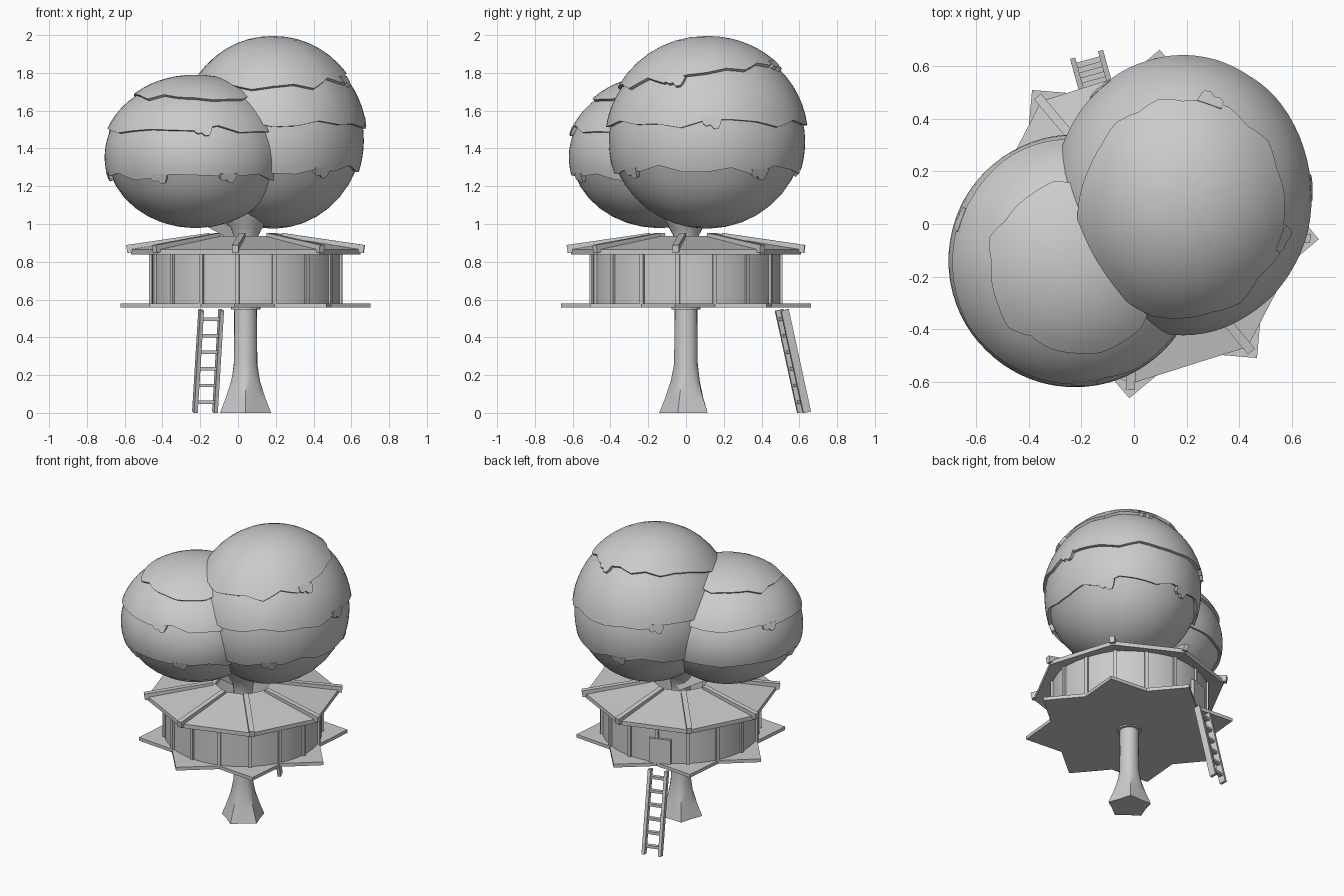
import bpy, bmesh, math, random
from mathutils import Vector, Matrix

if "Cube" in bpy.data.objects:
    bpy.data.objects.remove(bpy.data.objects["Cube"])

random.seed(7)
CX, A0 = 0.04, math.radians(-5)      # trunk axis x, direction of the first star point
TAU = 2 * math.pi


def make(name, verts, faces, smooth=None):
    me = bpy.data.meshes.new(name)
    me.from_pydata([tuple(v) for v in verts], [], faces)
    bm = bmesh.new()
    bm.from_mesh(me)
    bmesh.ops.recalc_face_normals(bm, faces=bm.faces)
    bm.to_mesh(me)
    bm.free()
    ob = bpy.data.objects.new(name, me)
    bpy.context.collection.objects.link(ob)
    if smooth:
        bpy.ops.object.select_all(action='DESELECT')
        ob.select_set(True)
        bpy.context.view_layer.objects.active = ob
        bpy.ops.object.shade_smooth_by_angle(angle=math.radians(smooth))
    return ob


def loft(name, rings, caps=True, closed=False, smooth=None):
    n, m = len(rings[0]), len(rings)
    verts = [v for r in rings for v in r]
    faces = [(i * n + j, i * n + (j + 1) % n, (i + 1) % m * n + (j + 1) % n, (i + 1) % m * n + j)
             for i in range(m if closed else m - 1) for j in range(n)]
    if caps and not closed:
        faces += [tuple(range(n)), tuple(range((m - 1) * n, m * n))]
    return make(name, verts, faces, smooth)


def polar(r, a, z):
    return Vector((CX + r * math.cos(a), r * math.sin(a), z))


def ring(r, z, n, a0=0.0):
    return [polar(r, a0 + TAU * i / n, z) for i in range(n)]


def bar(name, p, q, side, w, h):
    """Box from p to q, w wide along side and h thick across it."""
    p, q = Vector(p), Vector(q)
    s = Vector(side).normalized()
    up = (q - p).cross(s).normalized()
    off = [s * w / 2 * i + up * h / 2 * j for i, j in ((-1, -1), (1, -1), (1, 1), (-1, 1))]
    return loft(name, [[p + o for o in off], [q + o for o in off]])


# Trunk with five root corners, flaring again into the canopy
def trunk_ring(r, z, root):
    return [polar(r + (root if i % 4 == 0 else root * .72 if i % 4 in (1, 3) else root * .62),
                  -math.pi / 2 + TAU * i / 20, z) for i in range(20)]


loft("trunk", [trunk_ring(r, z, k) for r, z, k in
               ((.06, 0, .082), (.06, .08, .05), (.06, .17, .02), (.061, .26, .002), (.06, .55, 0),
                (.06, .88, 0), (.068, .94, 0), (.09, .98, 0), (.13, 1.06, 0))], smooth=40)
bar("branch", (.02, .03, .92), (-.22, -.1, 1.05), (0, 1, 0), .07, .06)
loft("trunk_collar", [ring(.078, .548, 16), ring(.078, .56, 16)])

# Star platform
loft("star_platform", [[polar(.665 if i % 2 == 0 else .51, A0 + TAU * i / 16, z) for i in range(16)]
                       for z in (.557, .58)])

# Round cabin wall with posts
loft("cabin_wall", [ring(.5, .578, 48), ring(.5, .87, 48)], caps=False, smooth=30)
for i in range(16):
    a = A0 + TAU * i / 16
    t = (-math.sin(a), math.cos(a), 0)
    bar("wall_post", polar(.5, a, .578), polar(.5, a, .86), t, .022, .026)

# Door above the ladder
a = math.radians(110)
bar("door", polar(.5, a, .58), polar(.5, a, .75), (-math.sin(a), math.cos(a), 0), .14, .03)

# Eight-sided roof ring and hip beams
loft("roof", [ring(.61, .838, 8, A0), ring(.61, .866, 8, A0), ring(.18, .937, 8, A0),
              ring(.18, .91, 8, A0)], closed=True)
for i in range(8):
    a = A0 + TAU * i / 8
    bar("roof_beam", polar(.63, a, .868), polar(.19, a, .932), (-math.sin(a), math.cos(a), 0), .034, .042)

# Leaning ladder
side = Vector((.12, .033, 0)).normalized()
bot, top = Vector((-.175, .625, 0.003)), Vector((-.142, .507, .545))
for s in (-1, 1):
    bar("ladder_rail", bot + side * .055 * s, top + side * .055 * s, side, .02, .042)
for i in range(6):
    p = bot.lerp(top, .1 + i * .162)
    bar("ladder_rung", p - side * .055, p + side * .055, (0, 0, 1), .018, .025)


# Foliage: stepped ellipsoid whose tiers end in ragged edges, with small leaf flaps
def foliage(name, c, rad, tiers, flaps):
    N, STEPS = 72, 7
    c = Vector(c)
    jag = []
    for _ in tiers:
        jag.append([random.uniform(-.055, .055) for _ in range(24)])

    def on(theta, a, f):
        return c + Vector((rad[0] * math.sin(theta) * math.cos(a),
                           rad[1] * math.sin(theta) * math.sin(a), rad[2] * math.cos(theta))) * f

    def edge(k, a):
        z, tilt = tiers[k]
        x = (a % TAU) / TAU * 24
        i, f = int(x) % 24, x % 1
        j = jag[k][i] * (1 - f) + jag[k][(i + 1) % 24] * f
        return math.acos((z - c.z) / rad[2]) + j - tilt * math.sin(a)

    rings = []
    for k in range(len(tiers) + 1):
        for s in range(STEPS + 1):
            r = []
            for i in range(N):
                a = TAU * i / N
                t0 = edge(k - 1, a) if k else .02
                last = k == len(tiers)
                t1 = math.pi - .02 if last else edge(k, a)
                u = s / STEPS
                f = (1.0 if k == 0 else .98) + (.015 if k == 0 else 0 if last else .038) * u
                r.append(on(t0 + (t1 - t0) * u, a, f))
            rings.append(r)
    loft(name, rings, smooth=35)

    shape = ((-.075, -.03), (-.07, .04), (-.04, .065), (-.012, .05), (.015, .09),
             (.05, .085), (.065, .045), (.08, -.03))
    for k, deg in flaps:
        a = math.radians(deg)
        t = edge(k, a)
        loft(name + "_leaf_flap", [[on(t + v, a + u * 1.3 / math.sin(t), f) for u, v in shape]
                                   for f in (.975, 1.022)])


foliage("large_foliage", (.185, .11, 1.48), (.485, .525, .515),
        ((1.79, .14), (1.53, .0), (1.29, .0)),
        ((0, 72), (0, -22), (1, 3), (1, 130), (2, -55), (2, 35), (2, 100)))
foliage("small_foliage", (-.225, -.14, 1.38), (.48, .48, .41),
        ((1.68, .05), (1.5, .0), (1.25, .0)),
        ((1, -85), (1, 160), (2, 185), (2, -68), (2, -115)))
